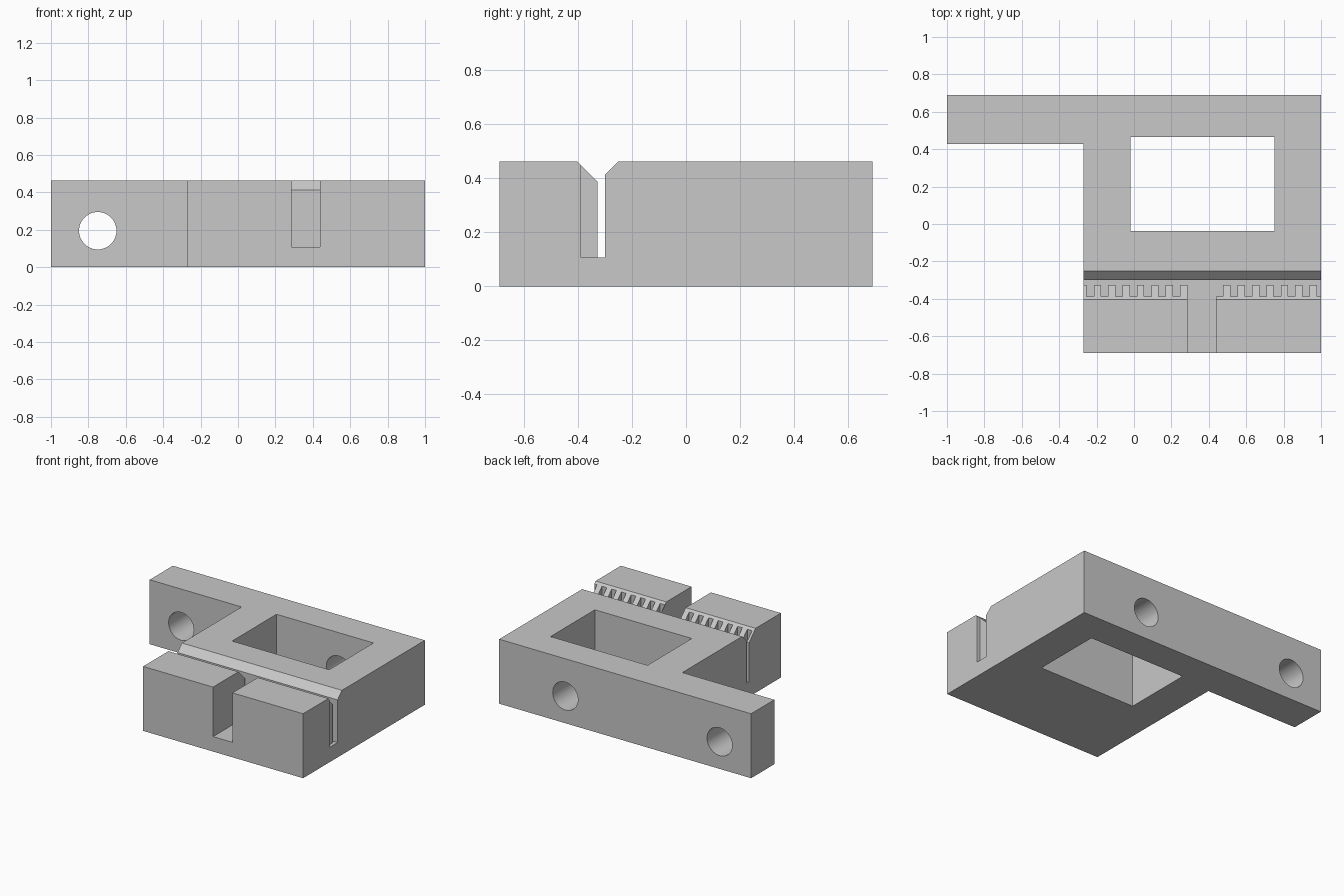
import bpy, bmesh
from math import radians
from mathutils import Matrix

cube = bpy.data.objects.get("Cube")
if cube:
    bpy.data.objects.remove(cube, do_unlink=True)

TOP = 0.4625      # overall height
FLOOR = 0.107     # bottom of the belt slot
OVER = 0.6        # cutters rise past the top
PITCH, GAP = 0.0769, 0.038

grey = bpy.data.materials.new("plain grey")
grey.use_nodes = True
grey.diffuse_color = (0.58, 0.58, 0.58, 1)
grey.node_tree.nodes["Principled BSDF"].inputs["Base Color"].default_value = grey.diffuse_color


def finish(bm, name):
    bmesh.ops.recalc_face_normals(bm, faces=bm.faces)
    mesh = bpy.data.meshes.new(name)
    bm.to_mesh(mesh)
    bm.free()
    mesh.materials.append(grey)
    obj = bpy.data.objects.new(name, mesh)
    bpy.context.collection.objects.link(obj)
    return obj


def prism(name, points, direction):
    """Extrude a closed 3D outline along a direction."""
    bm = bmesh.new()
    face = bm.faces.new([bm.verts.new(p) for p in points])
    new = bmesh.ops.extrude_face_region(bm, geom=[face])["geom"]
    bmesh.ops.translate(bm, vec=direction,
                        verts=[v for v in new if isinstance(v, bmesh.types.BMVert)])
    return finish(bm, name)


def add_box(bm, x, y, z):
    size = Matrix.Diagonal((x[1] - x[0], y[1] - y[0], z[1] - z[0], 1))
    centre = Matrix.Translation([sum(r) / 2 for r in (x, y, z)])
    bmesh.ops.create_cube(bm, size=1, matrix=centre @ size)


def boxes(name, ranges):
    bm = bmesh.new()
    for r in ranges:
        add_box(bm, *r)
    return finish(bm, name)


# L-shaped body: main block with a side arm along the back
outline = [(-1, 0.69), (-1, 0.427), (-0.27, 0.427), (-0.27, -0.69), (1, -0.69), (1, 0.69)]
body = prism("clamp_body", [(x, y, 0) for x, y in outline], (0, 0, TOP))

# Belt slot with a flared mouth
rise = OVER - TOP
slot_profile = [(-0.327, FLOOR), (-0.30, FLOOR), (-0.30, 0.413), (-0.249 + rise, OVER),
                (-0.404 - rise, OVER), (-0.327, 0.387)]
slot = prism("slot_cutter", [(-0.4, y, z) for y, z in slot_profile], (1.6, 0, 0))

# Row of belt tooth notches, skipping the front channel
starts = [-0.253 + PITCH * k for k in range(17) if k not in (7, 8)]
notches = boxes("notch_cutter", [((x, x + GAP), (-0.388, -0.315), (FLOOR, OVER)) for x in starts])

# Front channel and central window
channel = boxes("channel_cutter", [((0.285, 0.439), (-0.9, -0.315), (FLOOR, OVER))])
window = boxes("window_cutter", [((-0.02, 0.75), (-0.038, 0.465), (-0.2, OVER))])

# Screw holes through the arm and the back wall
bm = bmesh.new()
for x in (-0.75, 0.475):
    bmesh.ops.create_cone(bm, cap_ends=True, segments=48, radius1=0.1, radius2=0.1, depth=0.6,
                          matrix=Matrix.Translation((x, 0.6, 0.195)) @ Matrix.Rotation(radians(90), 4, 'X'))
holes = finish(bm, "hole_cutter")

# Cut everything out of the body
bpy.ops.object.select_all(action='DESELECT')
bpy.context.view_layer.objects.active = body
body.select_set(True)
for cutter in (slot, notches, channel, window, holes):
    cutter.hide_render = True
    mod = body.modifiers.new(cutter.name, 'BOOLEAN')
    mod.operation = 'DIFFERENCE'
    mod.solver = 'EXACT'
    mod.object = cutter
    bpy.ops.object.modifier_apply(modifier=mod.name)
    bpy.data.objects.remove(cutter, do_unlink=True)

bpy.ops.object.shade_smooth_by_angle(angle=radians(30))
